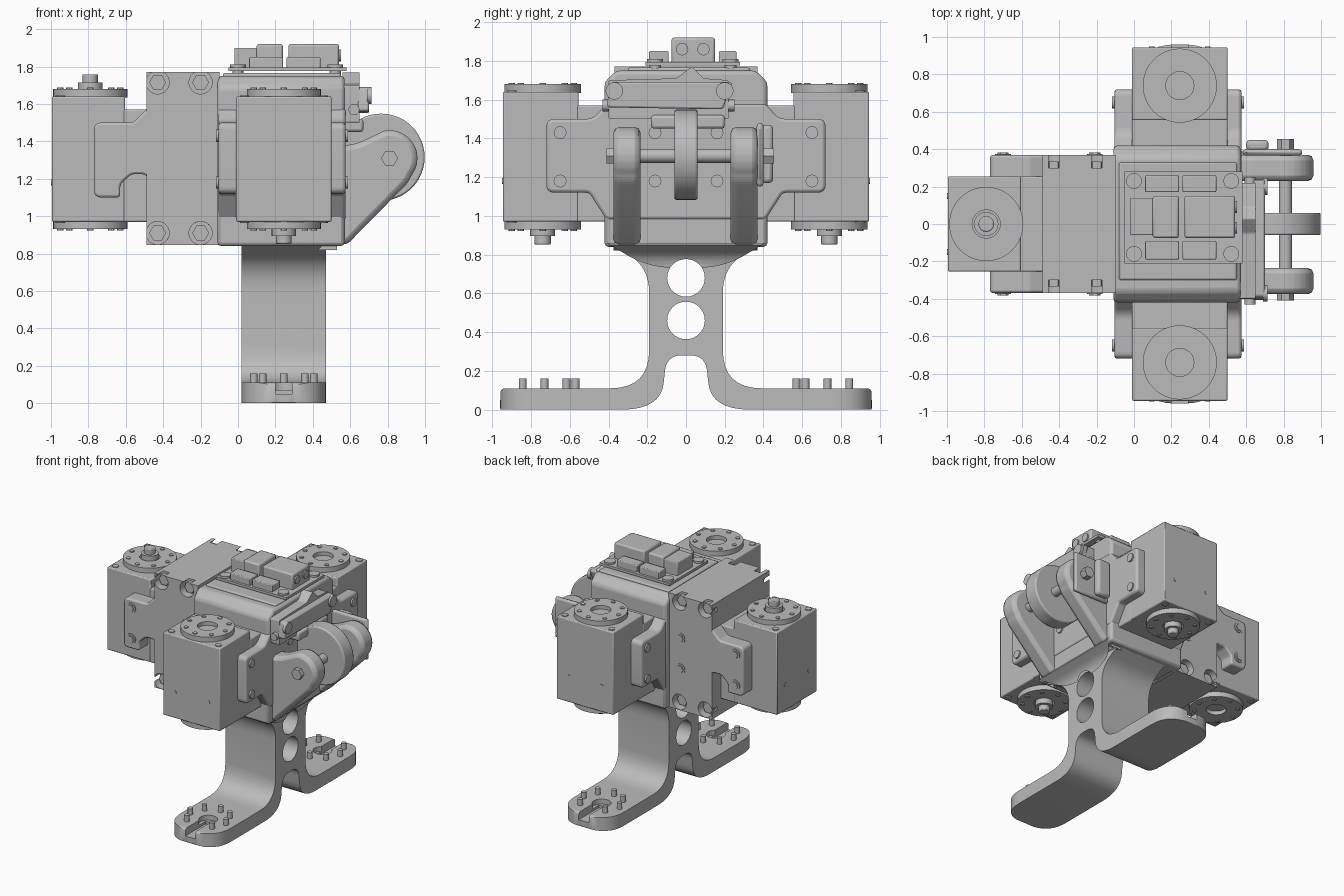
import bpy, bmesh, math
from mathutils import Matrix, Vector

if "Cube" in bpy.data.objects:
    bpy.data.objects.remove(bpy.data.objects["Cube"])

grey = bpy.data.materials.new("plain_grey")
grey.use_nodes = True
grey.diffuse_color = (0.5, 0.5, 0.5, 1)
grey.node_tree.nodes["Principled BSDF"].inputs["Base Color"].default_value = (0.5, 0.5, 0.5, 1)
parts = []


def prism(name, pts, axis, a, b, bevel=0):
    """Extrude a 2D outline along an axis from a to b."""
    place = {"x": lambda p, t: (t, p[0], p[1]),
             "y": lambda p, t: (p[0], t, p[1]),
             "z": lambda p, t: (p[0], p[1], t)}[axis]
    bm = bmesh.new()
    low = [bm.verts.new(place(p, a)) for p in pts]
    high = [bm.verts.new(place(p, b)) for p in pts]
    bm.faces.new(low)
    bm.faces.new(high[::-1])
    for i in range(len(pts)):
        j = (i + 1) % len(pts)
        bm.faces.new((low[i], low[j], high[j], high[i]))
    bmesh.ops.recalc_face_normals(bm, faces=bm.faces)
    mesh = bpy.data.meshes.new(name)
    bm.to_mesh(mesh)
    bm.free()
    mesh.materials.append(grey)
    obj = bpy.data.objects.new(name, mesh)
    bpy.context.collection.objects.link(obj)
    if bevel:
        mod = obj.modifiers.new("bevel", "BEVEL")
        mod.width, mod.segments, mod.limit_method = bevel, 2, "ANGLE"
        mod.angle_limit = math.radians(40)
    parts.append(obj)
    return obj


def box(name, x, y, z, bevel=0):
    return prism(name, [(x[0], y[0]), (x[1], y[0]), (x[1], y[1]), (x[0], y[1])], "z", z[0], z[1], bevel)


def cyl(name, c, r, axis, a, b, n=32, bevel=0):
    ring = [(c[0] + r * math.cos(math.tau * i / n), c[1] + r * math.sin(math.tau * i / n)) for i in range(n)]
    return prism(name, ring, axis, a, b, bevel)


def rounded(pts, radius, n=6):
    """Round every corner of an outline; a third value on a point overrides the radius."""
    out = []
    for i, p in enumerate(pts):
        c, a, b = (Vector(q[:2]) for q in (p, pts[i - 1], pts[(i + 1) % len(pts)]))
        r = p[2] if len(p) > 2 else radius
        s = c + (a - c).normalized() * min(r, (a - c).length * 0.49)
        e = c + (b - c).normalized() * min(r, (b - c).length * 0.49)
        for k in range(n + 1):
            t = k / n
            out.append(tuple(s * (1 - t) ** 2 + c * 2 * t * (1 - t) + e * t * t))
    return out


def combine(obj, other, operation="DIFFERENCE"):
    """Apply a boolean and discard the cutter."""
    mod = obj.modifiers.new("cut", "BOOLEAN")
    mod.operation, mod.object, mod.solver = operation, other, "EXACT"
    bpy.context.view_layer.objects.active = obj
    bpy.ops.object.modifier_move_to_index(modifier="cut", index=0)
    bpy.ops.object.modifier_apply(modifier="cut")
    parts.remove(other)
    bpy.data.objects.remove(other)


def mirrored(half):
    return half + [(-p[0],) + tuple(p[1:]) for p in reversed(half)]


# Leg stand: splayed feet, waisted column, flared head
half = [(0.1, 0.28, 0.08), (0.13, 0.0, 0.2), (0.96, 0.0, 0.01), (0.96, 0.11, 0.03),
        (0.19, 0.11, 0.2), (0.19, 0.74, 0.14), (0.41, 0.86, 0.0)]
leg = prism("leg_stand", rounded(mirrored(half), 0.02, 8), "x", 0.02, 0.47)
plan = rounded([(0.02, -0.96), (0.47, -0.96), (0.47, 0.96), (0.02, 0.96)], 0.2, 8)
combine(leg, prism("plan", plan, "z", -0.1, 0.9), "INTERSECT")
for z in (0.68, 0.46):
    combine(leg, cyl("hole", (0, z), 0.097, "x", -0.2, 0.7))
head = prism("leg_head", rounded([(-0.41, 0.86), (-0.19, 0.73, 0.15), (0.19, 0.73, 0.15), (0.41, 0.86)], 0), "x", -0.1, 0.58)
flare = [(0.02, 0.6), (0.47, 0.6), (0.48, 0.79, 0.1), (0.58, 0.85), (0.58, 0.9), (-0.1, 0.9), (-0.1, 0.85), (0.01, 0.79, 0.1)]
combine(head, prism("flare", rounded(flare, 0), "y", -0.6, 0.6), "INTERSECT")
combine(head, cyl("hole", (0, 0.68), 0.097, "x", -0.2, 0.7))

# Foot slots and locating pegs
for s, side in ((-1, "front"), (1, "back")):
    slot = box("slot", (0.2, 0.29), sorted((s * 0.7, s * 1.1)), (0.05, 0.2))
    combine(leg, slot)
    combine(leg, cyl("slot_end", (0.245, s * 0.73), 0.07, "z", 0.07, 0.2))
    for k in range(-3, 4):
        a = k * math.pi / 4
        cyl(f"{side}_foot_peg", (0.245 + 0.16 * math.sin(a), s * (0.73 - 0.16 * math.cos(a))), 0.02, "z", 0.1, 0.16, 12)

# Central housing with sloped shoulders
prism("housing", mirrored([(0.42, 0.84), (0.42, 1.69), (0.36, 1.75)]), "x", -0.11, 0.57, 0.02)

# Side clamps that hold the front and back motors
clamp = [(0.41, 0.98), (0.5, 1.12), (0.72, 1.12, 0.04), (0.72, 1.5, 0.04), (0.48, 1.5, 0.04), (0.41, 1.58)]
for x0, x1 in ((-0.105, 0.0), (0.49, 0.575)):
    prism("clamp_plate", rounded(mirrored(clamp), 0.02), "x", x0, x1, 0.015)
    outer = x0 if x0 < 0 else x1
    for y in (-0.65, -0.16, 0.16, 0.65):
        for z in (1.18, 1.43):
            cyl("clamp_screw", (y, z), 0.033, "x", outer - 0.012, outer + 0.012, 16)

# Rear bracket block with counterbored corners and reaching cheeks
block = box("bracket_block", (-0.49, -0.1), (-0.37, 0.37), (0.845, 1.77), 0.015)
for s in (-1, 1):
    for x in (-0.43, -0.2):
        for z in (0.91, 1.715):
            combine(block, cyl("bore", (x, z), 0.062, "y", s * 0.3, s * 0.5, 24))
            cyl("bracket_bolt", (x, z), 0.045, "y", s * 0.28, s * 0.335, 6)
    cheek = [(-0.3, 1.1), (-0.45, 1.1), (-0.45, 1.18), (-0.5, 1.225), (-0.57, 1.225), (-0.63, 1.17), (-0.63, 1.1),
             (-0.77, 1.1, 0.04), (-0.77, 1.5, 0.04), (-0.56, 1.5), (-0.48, 1.58), (-0.3, 1.58)]
    prism("bracket_cheek", rounded(cheek, 0.02), "y", s * 0.24, s * 0.368, 0.012)
    for x in (-0.7, -0.21):
        for z in (1.18, 1.43):
            cyl("cheek_bolt_ring", (x, z), 0.042, "y", s * 0.36, s * 0.375, 20)
            cyl("cheek_bolt", (x, z), 0.03, "y", s * 0.36, s * 0.382, 6)


# Motor: case, flange discs, output shaft, screws; built at the origin then placed
def motor(side, matrix, shaft):
    first = len(parts)
    box(side + "_motor_case", (-0.255, 0.255), (0, 0.39), (0.97, 1.64), 0.008)
    box(side + "_motor_neck", (-0.255, 0.255), (0.38, 0.56), (0.97, 1.57), 0.008)
    for d in (1, -1):
        z = lambda h: 1.305 + d * h
        disc = cyl(side + "_motor_flange", (0, 0.205), 0.198, "z", z(0.33), z(0.375), 48)
        combine(disc, cyl("bore", (0, 0.205), 0.075, "z", z(0.345), z(0.5)))
        for k in range(8):
            a = k * math.pi / 4
            cyl(side + "_flange_screw", (0.16 * math.cos(a), 0.205 + 0.16 * math.sin(a)), 0.017, "z", z(0.37), z(0.382), 8)
        for x in (-0.21, 0.21):
            cyl(side + "_case_screw", (x, 0.045), 0.025, "z", z(0.33), z(0.341), 12)
        if d == shaft:
            cyl(side + "_motor_hub", (0, 0.205), 0.065, "z", z(0.34), z(0.41), 24)
            cyl(side + "_motor_shaft", (0, 0.205), 0.042, "z", z(0.4), z(0.453), 16, 0.006)
    for x in (-0.15, 0.15):
        cyl(side + "_case_pin", (x, 1.18), 0.015, "y", -0.004, 0.01, 12)
    for obj in parts[first:]:
        obj.data.transform(matrix)


turn = lambda deg: Matrix.Rotation(math.radians(deg), 4, "Z")
motor("front", Matrix.Translation((0.245, -0.945, 0)), -1)
motor("back", Matrix.Translation((0.245, 0.945, 0)) @ turn(180), -1)
motor("rear", Matrix.Translation((-0.995, 0, 0)) @ turn(-90), 1)

# Hinge arms, shaft and central wheel
arm = [(0.5, 0.85, 0), (0.585, 0.85, 0.02), (0.91, 1.18, 0.03)]
arm += [(0.81 + 0.15 * math.cos(math.radians(a)), 1.31 + 0.15 * math.sin(math.radians(a)), 0.01) for a in range(-40, 101, 14)]
arm += [(0.62, 1.38, 0.05), (0.5, 1.38, 0)]
for y0, y1 in ((-0.375, -0.235), (0.23, 0.37)):
    prism("hinge_arm", rounded(arm, 0.01, 3), "y", y0, y1, 0.03)
cyl("hinge_shaft", (0.81, 1.31), 0.036, "y", -0.4, 0.43, 20)
cyl("hinge_nut", (0.81, 1.31), 0.045, "y", -0.41, -0.37, 6)
wheel = [(0.765 + 0.233 * math.cos(math.tau * k / 48), 1.315 + 0.233 * math.sin(math.tau * k / 48)) for k in range(48)]
prism("hinge_wheel", wheel, "y", -0.06, 0.06, 0.01)

# Angle sensor on the back arm
box("sensor_plate", (0.58, 0.9), (0.365, 0.4), (1.15, 1.48), 0.02)
box("sensor_body", (0.6, 0.72), (0.39, 0.45), (1.17, 1.47), 0.02)
cyl("sensor_nut", (0.81, 1.31), 0.045, "y", 0.39, 0.455, 6)

# Cable guard above the hinge
prism("guard_bar", rounded([(-0.41, 1.56), (0.19, 1.55), (0.24, 1.69), (-0.39, 1.69)], 0.02), "x", 0.64, 0.7, 0.01)
prism("guard_back", rounded([(-0.4, 1.5), (0.22, 1.5), (0.22, 1.7), (0.09, 1.71), (0.03, 1.77), (-0.05, 1.71), (-0.4, 1.7)], 0.01), "x", 0.56, 0.65)
box("guard_hook", (0.56, 0.67), (-0.18, 0.2), (1.45, 1.52), 0.015)
for y in (-0.37, 0.2):
    cyl("guard_screw", (y, 1.645), 0.045, "x", 0.69, 0.715, 20)
for y in (-0.43, 0.22):
    cyl("guard_pin", (0.62, 1.57), 0.03, "y", y, y + 0.03, 12)

# Control board with connectors on top
box("top_cover", (-0.08, 0.55), (-0.3, 0.33), (1.74, 1.765), 0.01)
box("board", (-0.05, 0.58), (-0.21, 0.28), (1.775, 1.795))
for x in (0.0, 0.52):
    for y in (-0.16, 0.23):
        cyl("board_post", (x, y), 0.03, "z", 1.74, 1.79, 12)
        cyl("board_screw", (x, y), 0.042, "z", 1.785, 1.81, 20)
for y0, y1 in ((-0.19, -0.09), (0.17, 0.26)):
    for x0, x1 in ((0.06, 0.24), (0.26, 0.44)):
        box("low_connector", (x0, x1), (y0, y1), (1.785, 1.85), 0.006)
box("rear_socket", (-0.02, 0.11), (-0.06, 0.14), (1.785, 1.9), 0.006)
box("middle_socket", (0.1, 0.24), (-0.075, 0.15), (1.785, 1.92), 0.012)
box("front_socket", (0.27, 0.54), (-0.075, 0.15), (1.785, 1.92), 0.012)
for y in (-0.02, 0.09):
    cyl("socket_terminal", (y, 1.86), 0.032, "x", 0.53, 0.55, 16)

# Smooth curved surfaces, keep hard edges
for obj in bpy.context.view_layer.objects:
    obj.select_set(obj in parts)
bpy.context.view_layer.objects.active = leg
bpy.ops.object.shade_smooth_by_angle(angle=math.radians(32))
